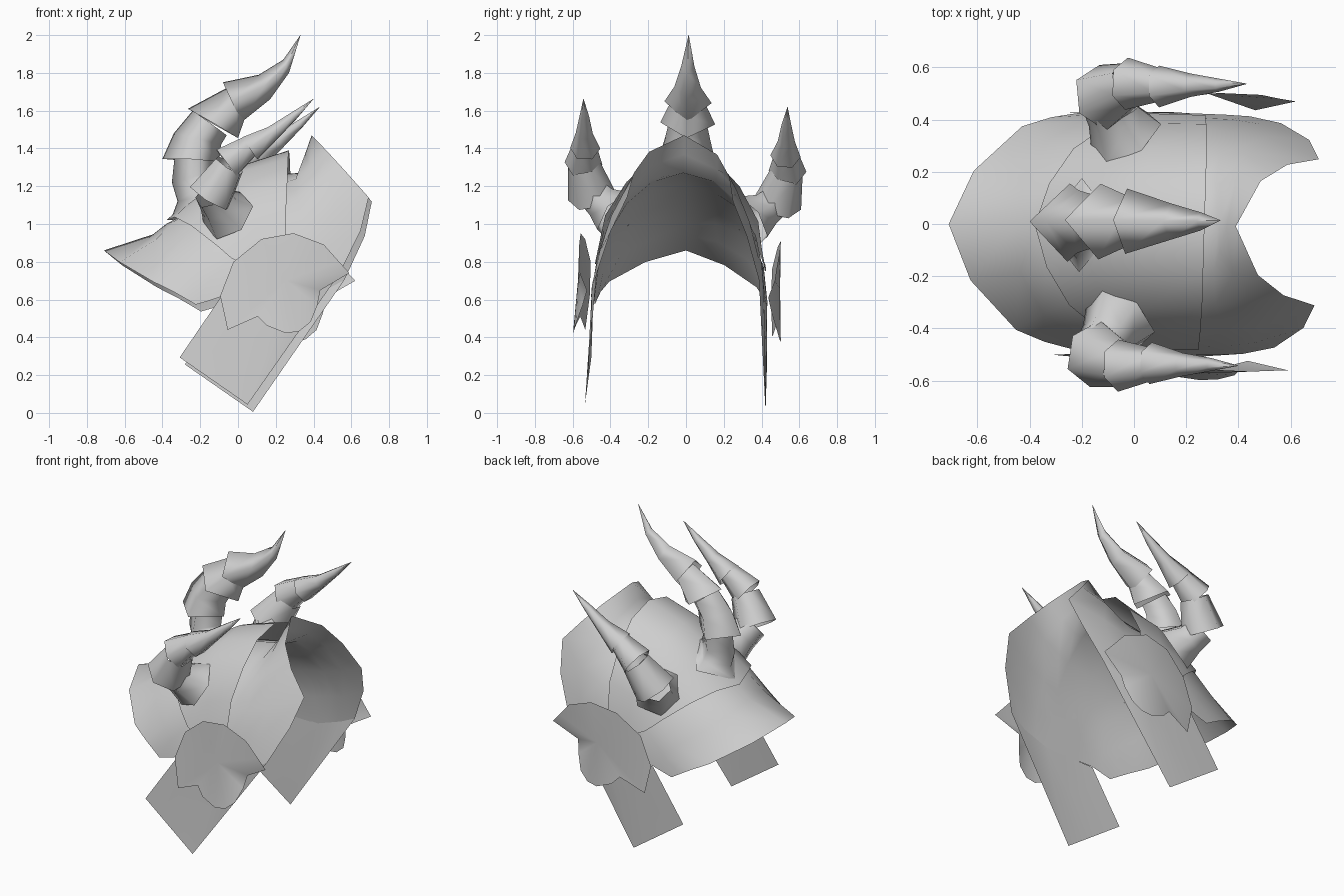
import bpy, math
from mathutils import Vector

steel = bpy.data.materials.new("pale grey")
steel.diffuse_color = (0.62, 0.62, 0.62, 1)


def place(p):
    """Slight roll and yaw of the whole helmet."""
    x, y, z = p
    return (x + 0.03 * y, y + 0.04 * (z - 1.4) - 0.03 * x, z - 0.04 * y)


def make(name, verts, faces, angle=180):
    me = bpy.data.meshes.new(name)
    me.from_pydata([place(v) for v in verts], [], faces)
    me.materials.append(steel)
    me.update()
    ob = bpy.data.objects.new(name, me)
    bpy.context.collection.objects.link(ob)
    bpy.ops.object.select_all(action='DESELECT')
    ob.select_set(True)
    bpy.context.view_layer.objects.active = ob
    bpy.ops.object.shade_smooth_by_angle(angle=math.radians(angle))
    return ob


def loft(name, rows, closed=False, angle=180):
    n = len(rows[0])
    faces = []
    for r in range(len(rows) - 1):
        for i in range(n if closed else n - 1):
            j = (i + 1) % n
            faces.append((r * n + i, r * n + j, r * n + n + j, r * n + n + i))
    return make(name, [p for row in rows for p in row], faces, angle)


def both(row):
    """Extend a half arch, centre first, across the symmetry plane."""
    return [(x, -y, z) for x, y, z in reversed(row[1:])] + list(row)


# Domed outer crown plate, from the front rim to the rear rim
crown = [[(-.38, 0, 1.02), (-.33, .16, 1.03), (-.24, .30, .98), (-.10, .405, .87), (-.02, .445, .80)],
         [(-.18, 0, 1.19), (-.16, .16, 1.15), (-.10, .30, 1.08), (0, .405, .95), (.04, .45, .77)],
         [(.02, 0, 1.31), (.03, .17, 1.27), (.06, .31, 1.16), (.10, .405, .98), (.12, .45, .77)],
         [(.27, 0, 1.39), (.27, .17, 1.34), (.27, .30, 1.21), (.265, .405, 1.03), (.26, .45, .77)]]
loft("crown", [both(r) for r in crown], angle=60)

# Inner dome: the crown sunk most along the ridge, then run down to the cheek
lining = []
for row, drop in zip(crown, (.02, .08, .10, .125)):
    arch = [(x - .02 * (drop > .11), y * .975, z - drop * k)
            for (x, y, z), k in zip(row, (1, 1, .9, .6, 0))]
    lining.append(arch + [(min(row[-1][0], .26) - .06 * (drop < .03), .462, .595)])

# Visor and neck guard join the inner dome into one shell
visor = [[(-.71, 0, .86), (-.62, .21, .79), (-.44, .39, .68),
          (-.33, .43, .625), (-.26, .445, .585), (-.21, .455, .555)],
         [(-.45, 0, .945), (-.43, .18, .91), (-.34, .33, .83),
          (-.21, .415, .74), (-.14, .445, .68), (-.14, .457, .575)]]
guard = [[(.32, 0, 1.27), (.31, .17, 1.23), (.32, .29, 1.13),
          (.36, .38, .98), (.36, .435, .81), (.34, .46, .62)],
         [(.355, 0, 1.37), (.385, .18, 1.295), (.43, .29, 1.19),
          (.50, .365, 1.03), (.47, .42, .84), (.43, .455, .66)],
         [(.39, 0, 1.47), (.48, .18, 1.375), (.58, .25, 1.265),
          (.70, .28, 1.13), (.66, .36, .95), (.55, .43, .72)]]
loft("shell", [both(r) for r in visor + lining + guard], angle=75)

# Ear plate outline and cheek strap edge
plate = [(-.01, .48, .78), (.14, .51, .90), (.31, .53, .93), (.47, .53, .87), (.55, .52, .78),
         (.605, .515, .72), (.45, .48, .63), (.435, .50, .55), (.40, .53, .46), (.34, .545, .41),
         (.27, .55, .40), (.17, .54, .44), (.12, .52, .49), (-.04, .495, .42), (-.08, .48, .60),
         (.27, .535, .68)]
strap = [(-.08, .46, .59), (.12, .465, .60), (.26, .46, .60), (.43, .455, .66), (.55, .43, .72)]
strap_ends = Vector((-.295, .465, .275)), Vector((.065, .478, .025))

# Side horn segments: (centre, radius) along each one
side_horn = {
    "root": [((-.04, .345, 1.03), .15), ((-.09, .42, 1.085), .105), ((-.125, .48, 1.14), .095)],
    "lower": [((-.135, .49, 1.125), .13), ((-.03, .535, 1.29), .088)],
    "middle": [((-.045, .54, 1.30), .10), ((.09, .535, 1.40), .062)],
    "tip": [((.08, .53, 1.38), .08), ((.20, .535, 1.46), .045),
            ((.31, .535, 1.55), .025), ((.415, .54, 1.64), .001)]}


def tube(stations, sides=6):
    pts = [Vector(c) for c, _ in stations]
    rows = []
    for i, (_, r) in enumerate(stations):
        axis = (pts[min(i + 1, len(pts) - 1)] - pts[max(i - 1, 0)]).normalized()
        w = Vector((0, 1, 0))
        w = (w - axis * w.dot(axis)).normalized()
        v = axis.cross(w)
        turns = [2 * math.pi * k / sides for k in range(sides)]
        rows.append([pts[i] + r * (w * math.cos(t) + v * math.sin(t)) for t in turns])
    return rows


for s, side in ((1, "left"), (-1, "right")):
    def flip(row):
        return [(p[0], s * p[1], p[2]) for p in row]

    # Hanging cheek strap
    low = [strap_ends[0].lerp(strap_ends[1], i / 4) for i in range(5)]
    mid = [Vector(a).lerp(b, .5) for a, b in zip(strap, low)]
    loft(side + "_cheek_strap", [flip(strap), flip(mid), flip(low)])

    # Scalloped ear plate, fanned around its last point
    n = len(plate) - 1
    make(side + "_ear_plate", flip(plate), [(i, (i + 1) % n, n) for i in range(n)])

    # Segmented side horn
    for part, stations in side_horn.items():
        loft(f"{side}_horn_{part}", [flip(r) for r in tube(stations)], True)

# Crest horn segments: ring front (x, z), ring back (x, z), half width
crest = {
    "root": [(-.35, 1.04, -.06, 1.23, .18), (-.32, 1.12, -.11, 1.24, .13),
             (-.35, 1.22, -.12, 1.27, .115), (-.335, 1.36, -.11, 1.36, .11)],
    "lower": [(-.40, 1.345, -.10, 1.33, .15), (-.34, 1.48, -.09, 1.42, .12), (-.24, 1.60, -.06, 1.47, .10)],
    "middle": [(-.265, 1.61, 0, 1.455, .145), (-.06, 1.72, .04, 1.57, .09)],
    "tip": [(-.08, 1.75, .02, 1.54, .125), (.11, 1.79, .17, 1.66, .07),
            (.24, 1.87, .27, 1.80, .035), (.33, 2.0, .331, 1.999, .001)]}
for part, rings in crest.items():
    loft("crest_horn_" + part,
         [[(a, 0, b), ((a + c) / 2, w, (b + d) / 2), (c, 0, d), ((a + c) / 2, -w, (b + d) / 2)]
          for a, b, c, d, w in rings], True)
